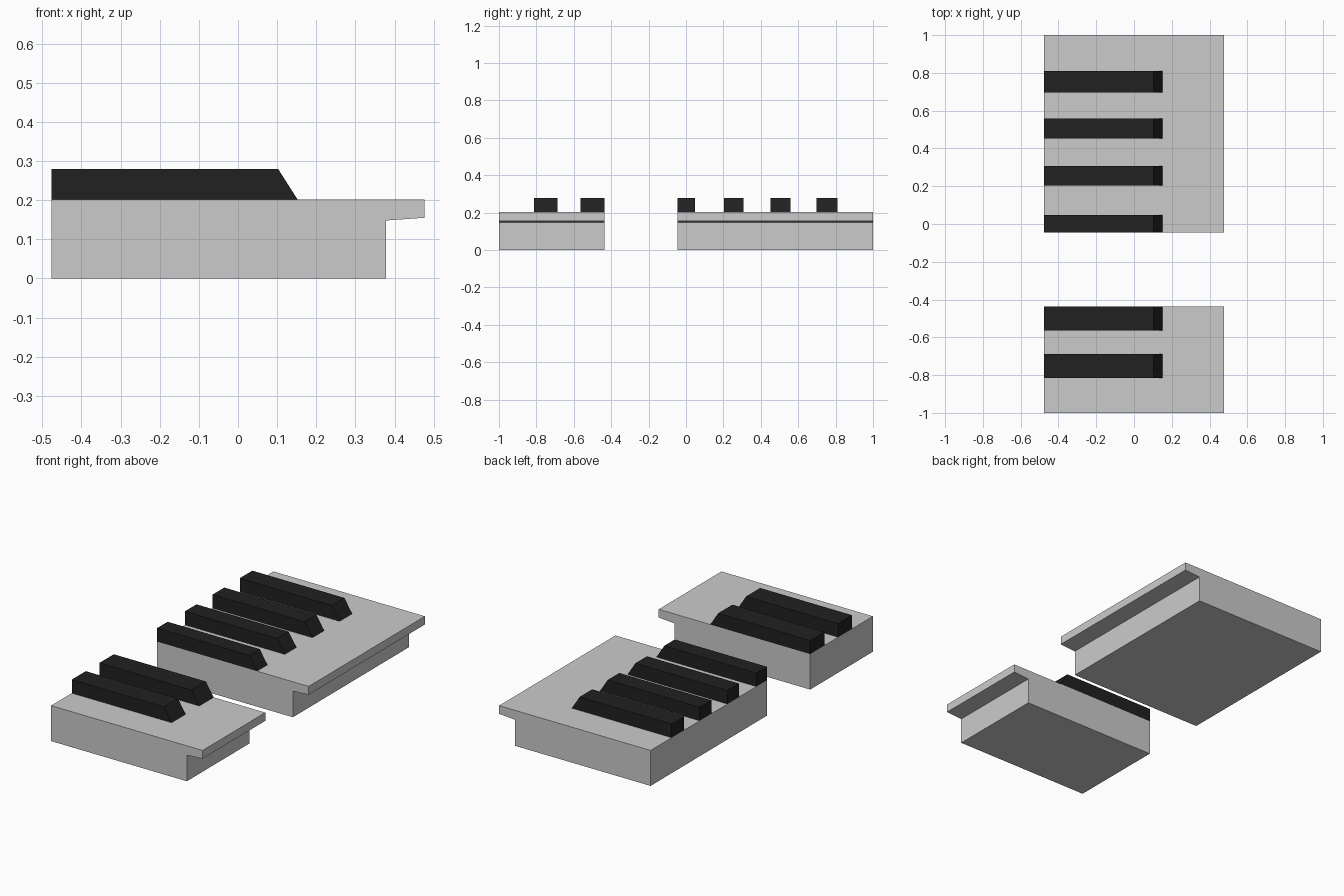
import bpy, bmesh

if "Cube" in bpy.data.objects:
    bpy.data.objects.remove(bpy.data.objects["Cube"])

black = bpy.data.materials.new("black_key_finish")
black.diffuse_color = (0.015, 0.015, 0.015, 1)
black.use_nodes = True
black.node_tree.nodes["Principled BSDF"].inputs["Base Color"].default_value = black.diffuse_color


def extrude_profile(name, profile, y0, y1, material=None):
    """Sweep an (x, z) outline along y from y0 to y1."""
    bm = bmesh.new()
    face = bm.faces.new([bm.verts.new((x, y0, z)) for x, z in profile])
    swept = bmesh.ops.extrude_face_region(bm, geom=[face])["geom"]
    verts = [v for v in swept if isinstance(v, bmesh.types.BMVert)]
    bmesh.ops.translate(bm, verts=verts, vec=(0, y1 - y0, 0))
    bmesh.ops.recalc_face_normals(bm, faces=bm.faces)
    mesh = bpy.data.meshes.new(name)
    bm.to_mesh(mesh)
    bm.free()
    obj = bpy.data.objects.new(name, mesh)
    bpy.context.collection.objects.link(obj)
    if material:
        mesh.materials.append(material)
    return obj


BACK = -0.477

# White key blocks with an overhanging front lip, split by a gap
white_profile = [(BACK, 0), (0.378, 0), (0.378, 0.148),
                 (0.477, 0.155), (0.477, 0.202), (BACK, 0.202)]
for i, (y0, y1) in enumerate([(-1, -0.436), (-0.046, 1)], 1):
    extrude_profile(f"white_keys_{i}", white_profile, y0, y1)

# Black keys with sloped front ends
black_profile = [(BACK, 0.202), (0.152, 0.202), (0.103, 0.279), (BACK, 0.279)]
black_spans = [(-0.814, -0.688), (-0.565, -0.436), (-0.046, 0.048),
               (0.204, 0.308), (0.453, 0.558), (0.697, 0.81)]
for i, (y0, y1) in enumerate(black_spans, 1):
    extrude_profile(f"black_key_{i}", black_profile, y0, y1, black)
